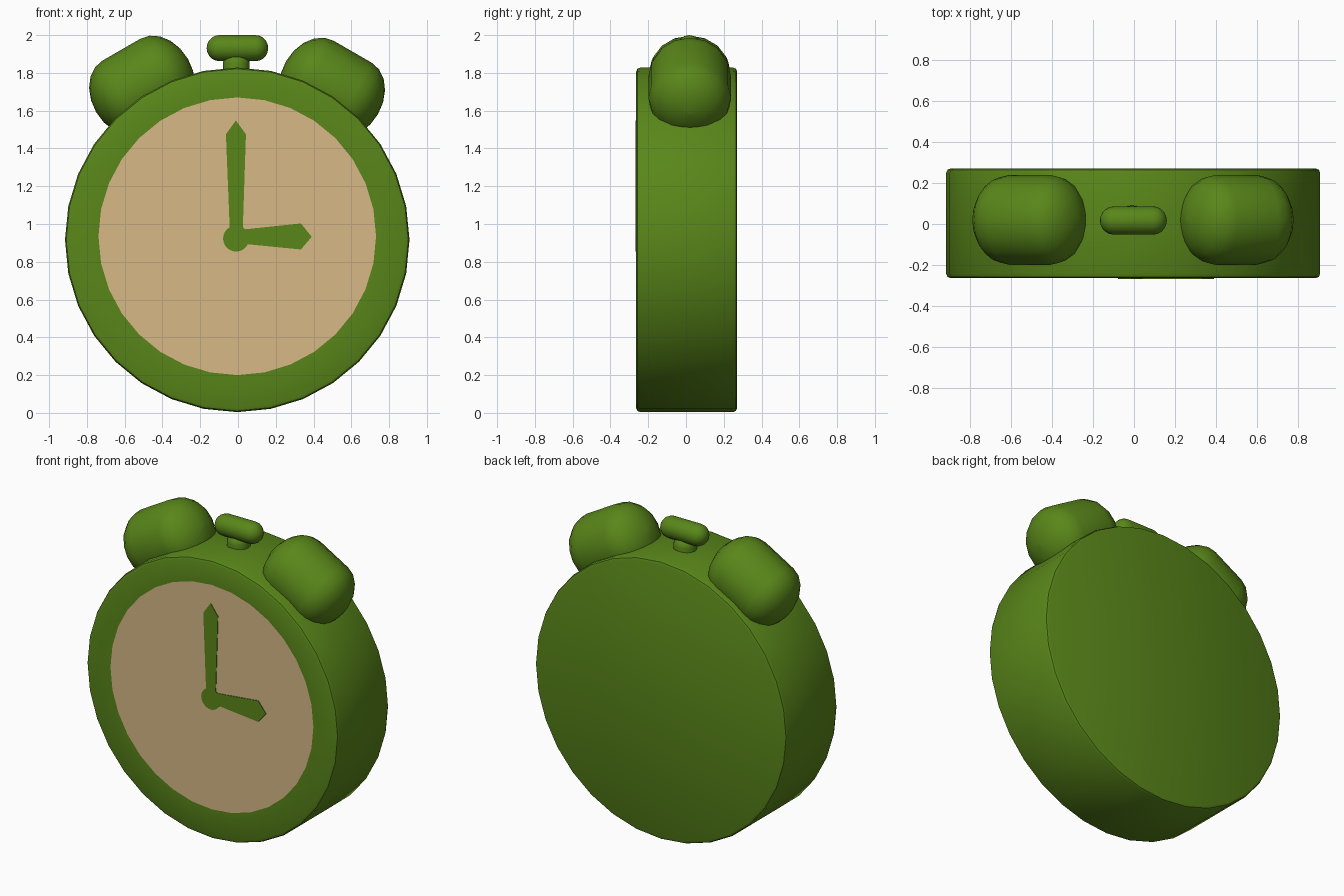
import bpy, bmesh
from math import sin, cos, pi, radians
from mathutils import Matrix, Vector

if "Cube" in bpy.data.objects:
    bpy.data.objects.remove(bpy.data.objects["Cube"])


def material(name, rgb):
    m = bpy.data.materials.new(name)
    m.diffuse_color = (*rgb, 1)
    m.use_nodes = True
    m.node_tree.nodes["Principled BSDF"].inputs["Base Color"].default_value = m.diffuse_color
    return m


GREEN = material("green", (0.10, 0.24, 0.01))
CREAM = material("cream", (0.68, 0.48, 0.24))


def finish(bm, name, mats=(GREEN,), angle=40):
    bmesh.ops.recalc_face_normals(bm, faces=bm.faces)
    me = bpy.data.meshes.new(name)
    bm.to_mesh(me)
    bm.free()
    for m in mats:
        me.materials.append(m)
    for p in me.polygons:
        p.use_smooth = True
    me.set_sharp_from_angle(angle=radians(angle))
    ob = bpy.data.objects.new(name, me)
    bpy.context.collection.objects.link(ob)
    return ob


def lathe(profile, sides, matrix):
    """Turn (radius, height) points about local z; cap both ends."""
    bm = bmesh.new()
    rings = []
    for r, h in profile:
        rings.append([bm.verts.new(matrix @ Vector((r * cos(a), r * sin(a), h)))
                      for a in (2 * pi * i / sides for i in range(sides))])
    for lo, hi in zip(rings, rings[1:]):
        for i in range(sides):
            j = (i + 1) % sides
            bm.faces.new((lo[i], lo[j], hi[j], hi[i]))
    caps = [bm.faces.new(rings[0]), bm.faces.new(rings[-1])]
    return bm, caps


def capsule(name, centre, axis, r, half, dome, sides, steps=5):
    """Cylinder with domed ends: radius r, straight half length, dome depth."""
    top = [(r * cos(t), half + dome * sin(t))
           for t in (pi / 2 * i / steps for i in range(steps))]
    top.append((0.0005, half + dome))
    profile = [(x, -h) for x, h in reversed(top)] + top
    rot = Vector((0, 0, 1)).rotation_difference(Vector(axis)).to_matrix().to_4x4()
    bm, _ = lathe(profile, sides, Matrix.Translation(centre) @ rot)
    return finish(bm, name)


# Case: rounded drum whose front cap is the dial
R, F, B, CZ = 0.912, -0.264, 0.271, 0.916
b, k = 0.022, 0.0065
drum = Matrix.Translation((-0.004, 0, CZ)) @ Matrix.Rotation(radians(-90), 4, 'X')
bm, caps = lathe([(0.735, F), (R - b, F), (R - k, F + k), (R, F + b),
                  (R, B - b), (R - k, B - k), (R - b, B)], 32, drum)
caps[0].material_index = 1
for v in caps[0].verts:
    v.co.z += 0.019
finish(bm, "clock_case", (GREEN, CREAM))


# Hands and hub: thin plates just proud of the dial
def plate(name, outline):
    bm = bmesh.new()
    face = bm.faces.new([bm.verts.new((x, -0.268, z)) for x, z in outline])
    ext = bmesh.ops.extrude_face_region(bm, geom=[face], use_keep_orig=True)
    for v in ext["geom"]:
        if isinstance(v, bmesh.types.BMVert):
            v.co.y = F + 0.004
    finish(bm, name)


plate("minute_hand", [(-0.042, 0.93), (0.024, 0.93), (0.042, 1.475),
                      (-0.011, 1.548), (-0.064, 1.475)])
plate("hour_hand", [(0.0, 0.898), (0.333, 0.865), (0.39, 0.932),
                    (0.333, 1.003), (0.0, 0.968)])
plate("hand_hub", [(-0.01 + 0.069 * cos(a), 0.923 + 0.069 * sin(a))
                   for a in (2 * pi * i / 24 for i in range(24))])

# Bells: domed drums leaning outwards on the case
for side, name, x, z in ((-1, "left_bell", -0.508, 1.733), (1, "right_bell", 0.498, 1.722)):
    axis = (cos(radians(30)), 0, -side * sin(radians(30)))
    capsule(name, (x, 0.02, z), axis, 0.219, 0.116, 0.165, 16)

# Button on top: bar on a short domed stem
capsule("button_bar", (-0.003, 0.017, 1.931), (1, 0, 0), 0.069, 0.095, 0.068, 16)
capsule("button_stem", (-0.009, 0.02, 1.80), (0, 0, 1), 0.071, 0.05, 0.055, 16)
